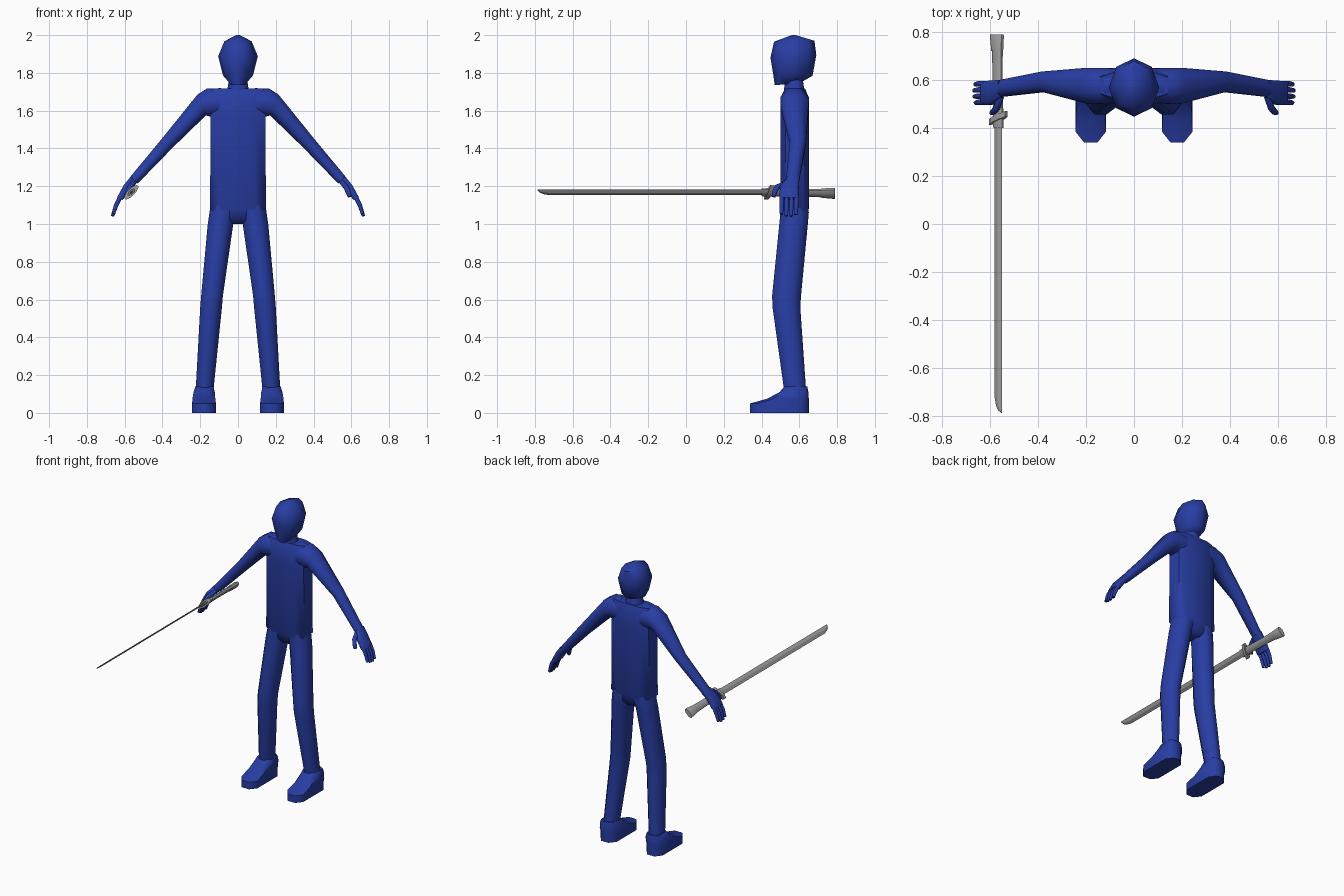
import bpy, bmesh, math
from mathutils import Vector as V


def material(name, rgb):
    m = bpy.data.materials.new(name)
    m.diffuse_color = (*rgb, 1)
    return m


BLUE = material("deep blue", (0.021, 0.047, 0.37))
STEEL = material("steel grey", (0.36, 0.36, 0.36))


def chamfer(cx, cy):
    """Box outline with cut corners, in the unit square."""
    return [(1, -cy), (1, cy), (cx, 1), (-cx, 1), (-1, cy), (-1, -cy), (-cx, -1), (cx, -1)]


OCT = chamfer(0.414, 0.414)
POINTED = [(math.cos(k * math.pi / 4), math.sin(k * math.pi / 4)) for k in range(8)]
DIAMOND = [(1, 0), (0, 1), (-1, 0), (0, -1)]


def loft(name, rings, shape, mat, mirror=False, angle=60):
    """Skin through rings; each ring is (one end, other end, half-width vector)."""
    bm = bmesh.new()
    loops = []
    for p, q, w in rings:
        p, q, w = V(p), V(q), V(w)
        c, a = (p + q) / 2, (q - p) / 2
        loops.append([bm.verts.new(c + a * s + w * t) for s, t in shape])
    n = len(shape)
    for A, B in zip(loops, loops[1:]):
        for i in range(n):
            j = (i + 1) % n
            bm.faces.new((A[i], A[j], B[j], B[i]))
    bm.faces.new(loops[0])
    bm.faces.new(loops[-1])
    bmesh.ops.recalc_face_normals(bm, faces=bm.faces)
    me = bpy.data.meshes.new(name)
    bm.to_mesh(me)
    bm.free()
    me.materials.append(mat)
    ob = bpy.data.objects.new(name, me)
    bpy.context.collection.objects.link(ob)
    bpy.ops.object.select_all(action='DESELECT')
    ob.select_set(True)
    bpy.context.view_layer.objects.active = ob
    bpy.ops.object.shade_smooth_by_angle(angle=math.radians(angle))
    if mirror:
        ob.modifiers.new("mirror", 'MIRROR').use_mirror_merge = False
    return ob


def level(z, x0, x1, y0, y1):
    """Horizontal ring from its extents."""
    x = (x0 + x1) / 2
    return (x, y0, z), (x, y1, z), ((x1 - x0) / 2, 0, 0)


def limb(xt, zt, xb, zb, y0, y1):
    """Arm ring from its upper and lower points and its depth range."""
    y = (y0 + y1) / 2
    return (xb, y, zb), (xt, y, zt), (0, (y1 - y0) / 2, 0)


def finger(name, points, r):
    """Thin tapered tube along points."""
    rings = []
    for i, p in enumerate(points):
        d = (V(points[min(i + 1, len(points) - 1)]) - V(points[max(i - 1, 0)])).normalized()
        side = d.cross(V((0, 1, 0))).normalized()
        k = r * (0.75 if i == len(points) - 1 else 1)
        rings.append((V(p) - side * k, V(p) + side * k, d.cross(side) * k))
    loft(name, rings, OCT, BLUE, True)


# Head and neck
loft("head", [
    ((0, 0.47, 1.735), (0, 0.60, 1.745), (0.04, 0, 0)),
    ((0, 0.462, 1.79), (0, 0.67, 1.785), (0.08, 0, 0)),
    ((0, 0.447, 1.88), (0, 0.69, 1.895), (0.105, 0, 0)),
    ((0, 0.466, 1.965), (0, 0.68, 1.97), (0.072, 0, 0)),
    ((0, 0.56, 2.0), (0, 0.58, 2.0), (0.01, 0, 0))], POINTED, BLUE)
loft("neck", [level(1.66, -0.07, 0.07, 0.515, 0.635), level(1.72, -0.055, 0.055, 0.52, 0.625),
              level(1.79, -0.045, 0.045, 0.525, 0.615)], OCT, BLUE)

# Torso
loft("torso", [
    level(1.00, -0.04, 0.04, 0.535, 0.62), level(1.03, -0.09, 0.09, 0.51, 0.64),
    level(1.08, -0.148, 0.148, 0.50, 0.65), level(1.57, -0.145, 0.145, 0.50, 0.65),
    level(1.67, -0.145, 0.145, 0.50, 0.65), level(1.718, -0.14, 0.14, 0.525, 0.63)],
    chamfer(0.65, 0.6), BLUE)

# Arms and palms
loft("arms", [
    limb(0.09, 1.719, 0.09, 1.57, 0.505, 0.648), limb(0.165, 1.717, 0.135, 1.565, 0.50, 0.65),
    limb(0.215, 1.685, 0.17, 1.575, 0.502, 0.65), limb(0.40, 1.455, 0.345, 1.405, 0.55, 0.635),
    limb(0.57, 1.25, 0.53, 1.215, 0.53, 0.60)], OCT, BLUE, True)
loft("palms", [
    limb(0.567, 1.253, 0.532, 1.22, 0.532, 0.60), limb(0.605, 1.205, 0.573, 1.182, 0.497, 0.597),
    limb(0.641, 1.14, 0.61, 1.128, 0.495, 0.595)], chamfer(0.5, 0.75), BLUE, True)

# Fingers and thumbs
for i, reach in enumerate((-0.008, 0.002, 0.004, -0.004)):
    y = 0.508 + i * 0.0255
    finger(f"finger_{i + 1}", [(0.62, y, 1.15), (0.645, y - 0.001, 1.10),
                               (0.663 + reach / 2, y - 0.003, 1.045 - reach)], 0.0115)
finger("thumb", [(0.555, 0.53, 1.215), (0.572, 0.482, 1.195), (0.583, 0.47, 1.17),
                 (0.592, 0.463, 1.145)], 0.0135)

# Legs and feet
loft("legs", [
    level(1.10, 0.004, 0.146, 0.502, 0.648), level(1.06, 0.006, 0.151, 0.50, 0.65),
    level(1.00, 0.025, 0.16, 0.494, 0.645), level(0.62, 0.08, 0.195, 0.456, 0.609),
    level(0.56, 0.085, 0.20, 0.458, 0.605), level(0.10, 0.132, 0.225, 0.522, 0.637)],
    OCT, BLUE, True)
loft("feet", [
    level(0.0, 0.117, 0.243, 0.34, 0.65), level(0.05, 0.117, 0.243, 0.34, 0.65),
    level(0.075, 0.12, 0.241, 0.43, 0.65), level(0.11, 0.123, 0.235, 0.495, 0.648),
    level(0.14, 0.13, 0.226, 0.522, 0.642)], chamfer(0.72, 0.45), BLUE, True)

# Sword, its flat side tilted 45 degrees about its length
R = math.sqrt(0.5)


def cut(y, low, high, w, lean=0):
    """Sword ring at y, spanning low..high across the tilted width."""
    def at(s):
        return (-0.565 + s * R, y + lean * s, 1.168 + s * R)
    return at(low), at(high), (w * R, 0, -w * R)


loft("blade", [cut(0.46, -0.022, 0.022, 0.005), cut(-0.72, -0.022, 0.022, 0.005),
               cut(-0.755, -0.014, 0.022, 0.004), cut(-0.775, -0.002, 0.022, 0.003),
               cut(-0.787, 0.018, 0.022, 0.001)], DIAMOND, STEEL, angle=20)
loft("guard", [cut(0.43, -0.048, 0.048, 0.018, 0.35), cut(0.453, -0.048, 0.048, 0.018, 0.35)],
     OCT, STEEL, angle=30)
loft("collar", [cut(0.40, -0.026, 0.026, 0.009), cut(0.48, -0.026, 0.026, 0.012)],
     OCT, STEEL, angle=30)
loft("handle", [cut(0.45, -0.024, 0.024, 0.014), cut(0.62, -0.028, 0.020, 0.013),
                cut(0.76, -0.034, 0.021, 0.014)], OCT, STEEL, angle=50)
loft("pommel", [cut(0.72, -0.035, 0.022, 0.016), cut(0.785, -0.043, 0.026, 0.017),
                cut(0.79, -0.041, 0.024, 0.015)], OCT, STEEL, angle=30)
